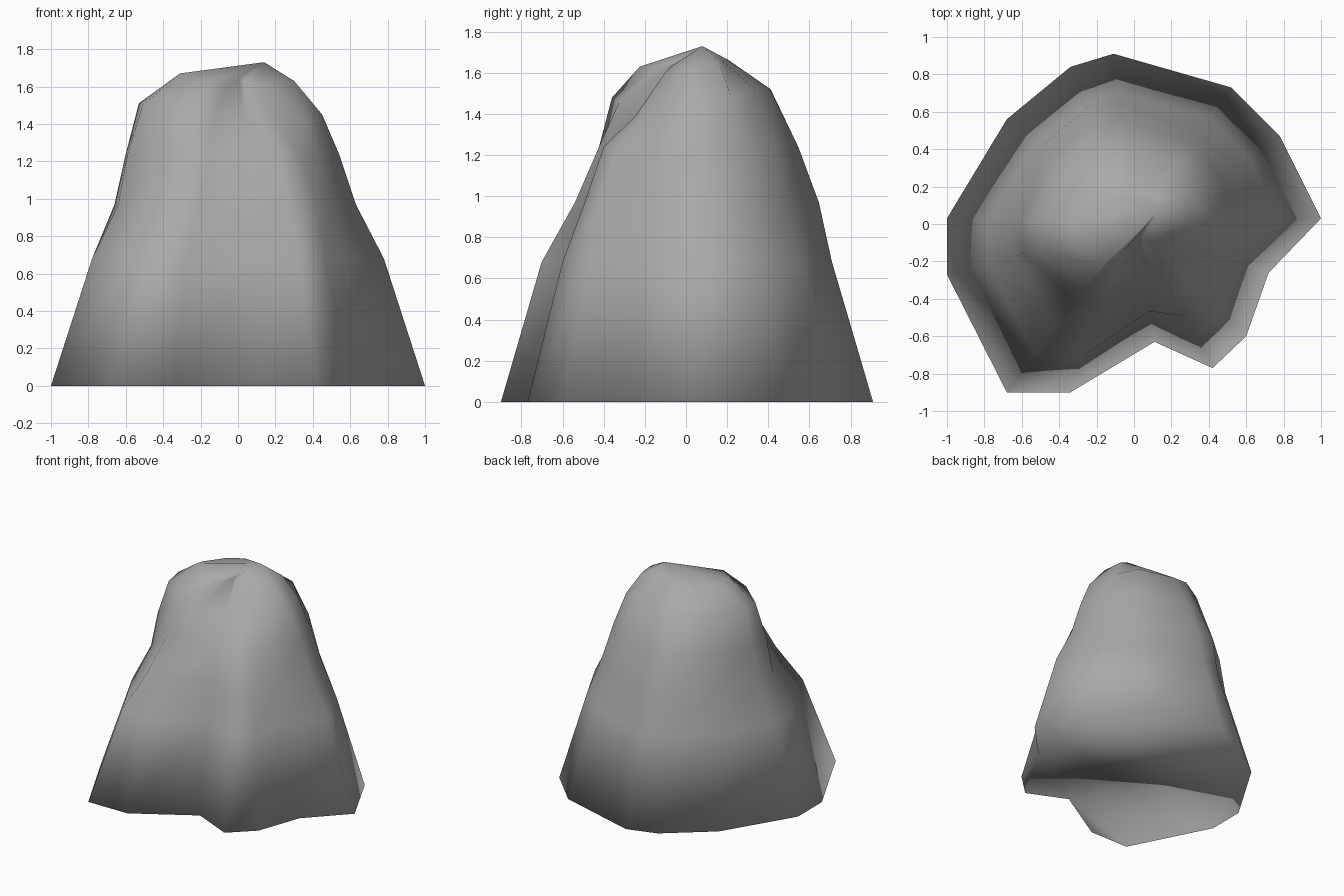
import bpy
import bmesh

default_cube = bpy.data.objects.get("Cube")
if default_cube:
    bpy.data.objects.remove(default_cube, do_unlink=True)


def make_material(name, colour):
    material = bpy.data.materials.new(name)
    material.use_nodes = True
    material.diffuse_color = colour
    shader = material.node_tree.nodes["Principled BSDF"]
    shader.inputs["Base Color"].default_value = colour
    shader.inputs["Roughness"].default_value = 0.9
    return material


# Footprint of the rock, anticlockwise from its left tip, in hundredths
footprint = [
    (100, 3), (78, 47), (52, 73), (-11, 91), (-34, 84), (-68, 56), (-100, 3),
    (-100, -27), (-68, -90), (-34, -90), (11, -63), (42, -77), (60, -60), (72, -26),
]
columns = len(footprint)

# How far each column has drawn in at each level, in percent of the footprint
waist = [63, 66, 67, 71, 74, 73, 66, 64, 60, 60, 74, 64, 70, 68]
shoulder = [54, 57, 60, 60, 62, 64, 60, 59, 47, 47, 62, 52, 55, 59]
crown = [45, 47, 46, 45, 49, 53, 53, 51, 40, 36, 36, 32, 41, 50]
summit = [30, 35, 24, 22, 25, 30, 32, 31, 25, 16, 6, 10, 17, 26]

# Uneven heights of the two top levels, in hundredths
crown_height = [145, 148, 152, 152, 152, 152, 151, 150, 148, 146, 142, 139, 136, 141]
summit_height = [163, 64 + 100, 166, 166, 166, 165, 165, 167, 163, 162, 164, 163, 160, 160]


def level(value):
    return [value] * columns


levels = [
    (level(100), level(0)),
    (level(78), level(68)),
    (waist, level(97)),
    (shoulder, level(124)),
    (crown, crown_height),
    (summit, summit_height),
]


def add_ring(mesh, scales, heights):
    ring = []
    for (x, y), scale, height in zip(footprint, scales, heights):
        factor = scale / 10000
        ring.append(mesh.verts.new((x * factor, y * factor, height / 100)))
    return ring


# Loft the levels into the rock body
rock_mesh = bmesh.new()
rings = [add_ring(rock_mesh, scales, heights) for scales, heights in levels]
for lower, upper in zip(rings, rings[1:]):
    for i in range(columns):
        j = (i + 1) % columns
        rock_mesh.faces.new((lower[i], lower[j], upper[j], upper[i]))

# Off-centre peak and flat underside
peak = rock_mesh.verts.new((0.14, 0.08, 1.73))
for i in range(columns):
    rock_mesh.faces.new((rings[-1][i], rings[-1][(i + 1) % columns], peak))
rock_mesh.faces.new(list(reversed(rings[0])))

# The whole rock is softly shaded, including its bottom rim
for face in rock_mesh.faces:
    face.smooth = True

mesh_data = bpy.data.meshes.new("rock")
rock_mesh.to_mesh(mesh_data)
rock_mesh.free()
mesh_data.materials.append(make_material("stone grey", (0.4, 0.4, 0.4, 1.0)))
rock = bpy.data.objects.new("rock", mesh_data)
bpy.context.collection.objects.link(rock)
